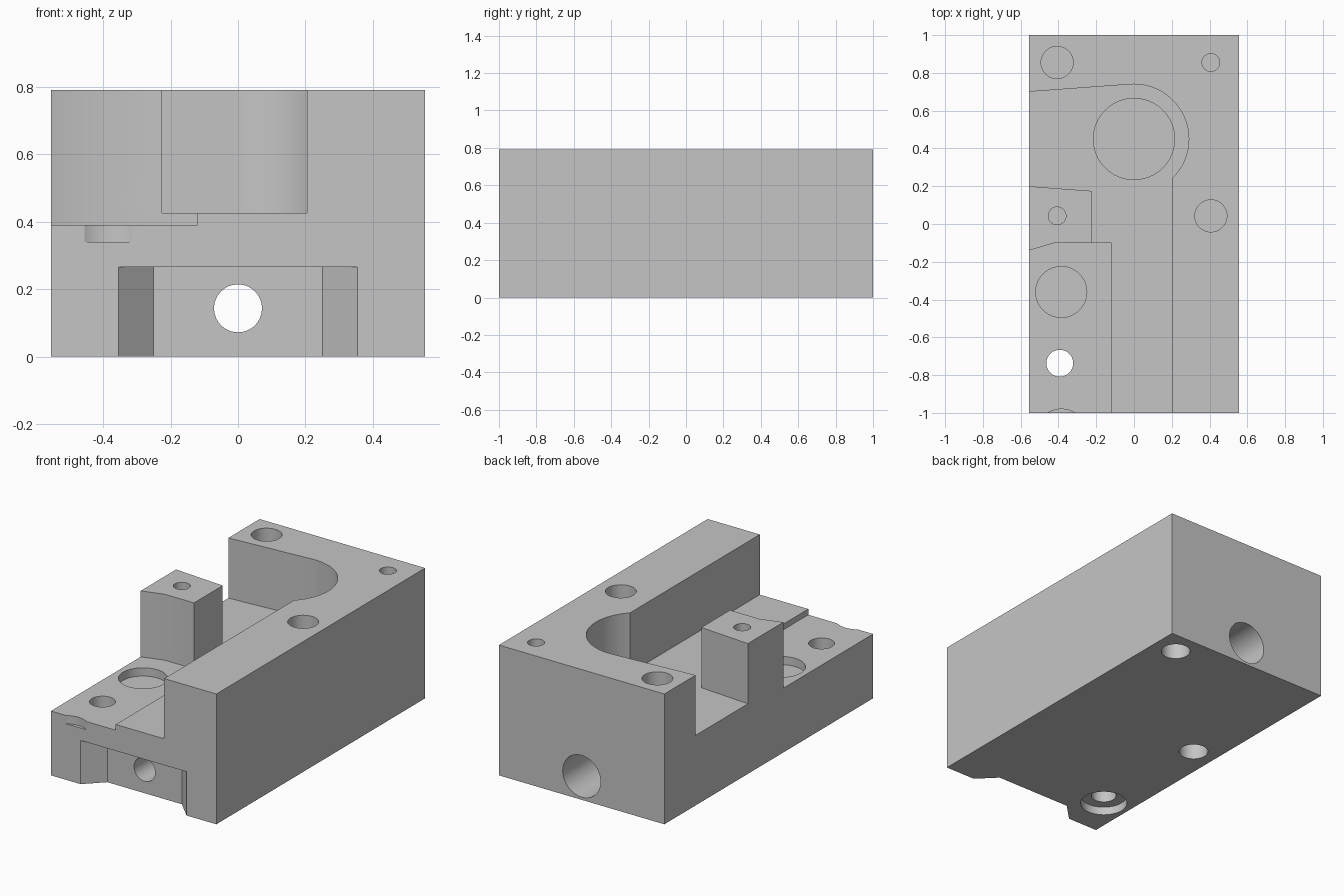
import bpy, bmesh, math
from mathutils import Matrix

cube = bpy.data.objects.get("Cube")
if cube:
    bpy.data.objects.remove(cube, do_unlink=True)

HALF_W, HEIGHT = 0.555, 0.79
TOP = HEIGHT + 0.1      # cutters overshoot the surfaces
LOW = -0.1

grey = bpy.data.materials.new("light grey metal")
grey.use_nodes = True
COLOUR = (0.56, 0.56, 0.56, 1)
grey.diffuse_color = COLOUR
grey.node_tree.nodes["Principled BSDF"].inputs["Base Color"].default_value = COLOUR


def make_object(name, bm):
    bmesh.ops.recalc_face_normals(bm, faces=bm.faces)
    mesh = bpy.data.meshes.new(name)
    bm.to_mesh(mesh)
    bm.free()
    mesh.materials.append(grey)
    obj = bpy.data.objects.new(name, mesh)
    bpy.context.collection.objects.link(obj)
    return obj


def prism(name, outline, z0, z1):
    """Extrude a plan outline from z0 up to z1."""
    bm = bmesh.new()
    base = bm.faces.new([bm.verts.new((x, y, z0)) for x, y in outline])
    result = bmesh.ops.extrude_face_region(bm, geom=[base])
    tops = [g for g in result["geom"] if isinstance(g, bmesh.types.BMVert)]
    bmesh.ops.translate(bm, verts=tops, vec=(0, 0, z1 - z0))
    return make_object(name, bm)


def upright_hole(name, x, y, r, z0, z1):
    bm = bmesh.new()
    bmesh.ops.create_cone(bm, cap_ends=True, segments=64, radius1=r, radius2=r,
                          depth=z1 - z0,
                          matrix=Matrix.Translation((x, y, (z0 + z1) / 2)))
    return make_object(name, bm)


def lengthwise_hole(name, z, r, y0, y1):
    bm = bmesh.new()
    place = Matrix.Translation((0, (y0 + y1) / 2, z)) @ Matrix.Rotation(math.pi / 2, 4, "X")
    bmesh.ops.create_cone(bm, cap_ends=True, segments=64, radius1=r, radius2=r,
                          depth=y1 - y0, matrix=place)
    return make_object(name, bm)


# Solid block
block = prism("machined_block", [(-HALF_W, -1), (HALF_W, -1), (HALF_W, 1), (-HALF_W, 1)], 0, HEIGHT)

# Main pocket, with a rounded end and the post left standing
arc = []
for i in range(41):
    a = math.radians(94 - 139 * i / 40)
    arc.append((0.29 * math.cos(a), 0.45 + 0.29 * math.sin(a)))
post_front = [(-0.6, -0.153), (-0.42, -0.1)]
pocket = ([(-0.6, 0.697)] + arc + [(0.205, -1.1), (-0.6, -1.1)] + post_front
          + [(-0.225, -0.1), (-0.225, 0.175), (-0.6, 0.203)])
ledge = [(-0.12, -0.1), (-0.12, -1.1), (-0.6, -1.1)] + post_front

cutters = [
    prism("pocket_cutter", pocket, 0.425, TOP),
    prism("ledge_cutter", ledge, 0.39, 0.6),
    # Flared slot under the front
    prism("front_slot_cutter", [(-0.405, -1.05), (0.405, -1.05), (0.25, -0.895), (-0.25, -0.895)],
          LOW, 0.265),
    # Round seat in the pocket floor
    upright_hole("round_seat_cutter", 0, 0.45, 0.215, 0.32, 0.6),
    # Stepped bore along the length
    lengthwise_hole("bore_cutter", 0.143, 0.071, -1.1, 1.1),
    lengthwise_hole("rear_bore_cutter", 0.143, 0.127, 0.0, 1.1),
    # Shallow recesses and the counterbored through hole on the ledge
    upright_hole("ledge_recess_cutter", -0.385, -0.36, 0.135, 0.34, 0.6),
    upright_hole("edge_recess_cutter", -0.385, -1.115, 0.135, 0.34, 0.6),
    upright_hole("through_hole_cutter", -0.393, -0.737, 0.071, LOW, 0.6),
    upright_hole("counterbore_cutter", -0.393, -0.737, 0.132, LOW, 0.05),
]

# Bolt and pin holes: wide ones on one diagonal, narrow over wide on the other
for side, y_wide, y_narrow in ((-1, 0.855, 0.043), (1, 0.043, 0.855)):
    x = 0.407 * side
    cutters.append(upright_hole("wide_hole_cutter", x, y_wide, 0.085, 0.45, TOP))
    cutters.append(upright_hole("narrow_hole_cutter", x, y_narrow, 0.047, 0.5, TOP))
    cutters.append(upright_hole("underside_hole_cutter", x, y_narrow, 0.082, LOW, 0.3))

bpy.context.view_layer.objects.active = block
for cutter in cutters:
    cutter.hide_render = True
    cut = block.modifiers.new("cut", "BOOLEAN")
    cut.operation = "DIFFERENCE"
    cut.solver = "EXACT"
    cut.object = cutter
    bpy.ops.object.modifier_apply(modifier=cut.name)
    bpy.data.objects.remove(cutter, do_unlink=True)

bpy.ops.object.select_all(action="DESELECT")
block.select_set(True)
bpy.ops.object.shade_smooth_by_angle(angle=math.radians(20))
